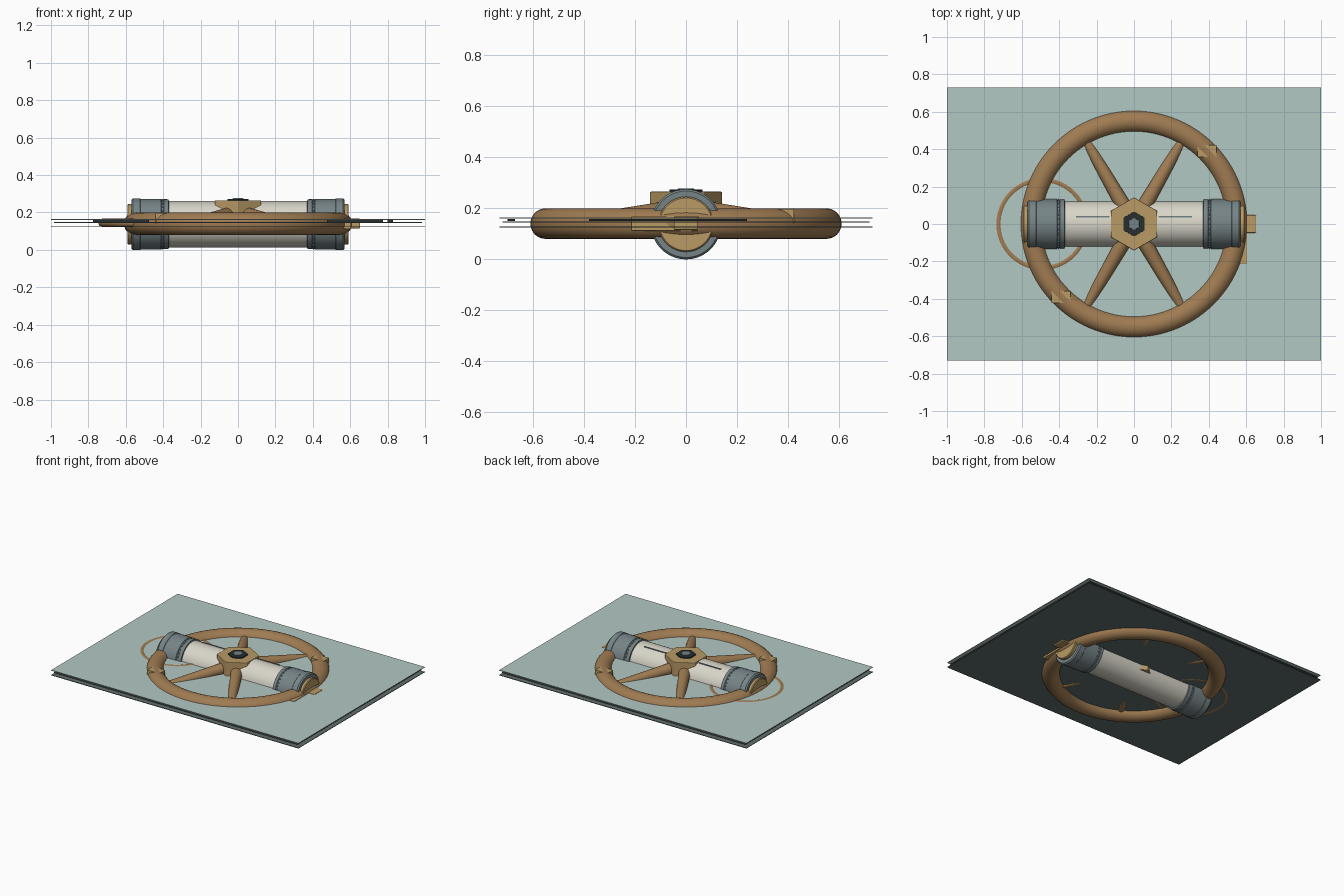
import bpy, bmesh
from math import pi, sin, cos, radians
from mathutils import Vector

if "Cube" in bpy.data.objects:
    bpy.data.objects.remove(bpy.data.objects["Cube"])

def mat(name, c):
    m = bpy.data.materials.new(name)
    m.diffuse_color = (*c, 1)
    m.use_nodes = True
    m.node_tree.nodes["Principled BSDF"].inputs["Base Color"].default_value = m.diffuse_color
    return m

BRONZE = mat("bronze", (.35, .20, .085))
BRASS = mat("brass", (.48, .32, .13))
STEEL = mat("steel", (.18, .23, .24))
IVORY = mat("ivory", (.69, .67, .58))
TEAL = mat("pale_teal", (.45, .58, .55))
SLATE = mat("slate", (.12, .16, .155))
DARK = mat("dark", (.02, .028, .028))
Z = .1375   # height of the main axis

def finish(o, name, m, smooth=True):
    o.name = name
    o.data.materials.clear()
    o.data.materials.append(m)
    if smooth:
        bpy.ops.object.shade_smooth_by_angle(angle=radians(35))
    return o

def box(name, lo, hi, m, bevel=0):
    lo, hi = Vector(lo), Vector(hi)
    bpy.ops.mesh.primitive_cube_add(size=1, location=(lo + hi) / 2)
    o = bpy.context.object
    o.scale = hi - lo
    bpy.ops.object.transform_apply(location=False, rotation=False, scale=True)
    if bevel:
        b = o.modifiers.new("bevel", 'BEVEL')
        b.width, b.segments = bevel, 2
    return finish(o, name, m, False)

def lathe(name, profile, m, n=64):
    """Closed solid spun about the x axis from (x, radius) points."""
    bm = bmesh.new()
    rings = [[bm.verts.new((x, r * cos(2*pi*i/n), Z + r * sin(2*pi*i/n)))
              for i in range(n)] for x, r in profile]
    for a, b in zip(rings, rings[1:]):
        for i in range(n):
            bm.faces.new((a[i], a[(i+1) % n], b[(i+1) % n], b[i]))
    bm.faces.new(rings[0])
    bm.faces.new(rings[-1])
    bmesh.ops.recalc_face_normals(bm, faces=bm.faces)
    me = bpy.data.meshes.new(name)
    bm.to_mesh(me)
    o = bpy.data.objects.new(name, me)
    bpy.context.collection.objects.link(o)
    bpy.ops.object.select_all(action='DESELECT')
    bpy.context.view_layer.objects.active = o
    o.select_set(True)
    return finish(o, name, m)

def torus(name, loc, R, r, m):
    bpy.ops.mesh.primitive_torus_add(location=loc, major_radius=R, minor_radius=r,
                                     major_segments=96, minor_segments=24)
    return finish(bpy.context.object, name, m)

def hexagon(name, r, z0, z1, m, bevel=.004):
    bpy.ops.mesh.primitive_cylinder_add(vertices=6, radius=r, depth=z1 - z0,
                                        location=(0, 0, (z0 + z1) / 2))
    o = bpy.context.object
    if bevel:
        b = o.modifiers.new("bevel", 'BEVEL')
        b.width, b.segments = bevel, 2
    return finish(o, name, m, False)

# stacked sheets
box("top_sheet", (-1, -.73, .160), (1, .73, .164), TEAL)
box("middle_sheet", (-.985, -.72, .145), (.985, .72, .149), SLATE)
box("bottom_sheet", (-1, -.73, .125), (1, .73, .129), SLATE)

# dark strips held between the sheets
for s in (-1, 1):
    box("front_strip", (s*.625 - .15, -.70, .150), (s*.625 + .15, -.67, .159), DARK)
box("side_strip", (.80, -.38, .150), (.83, .24, .159), DARK)

# handwheel rim, small ring
torus("wheel_rim", (0, 0, .14), .55, .06, BRONZE)
torus("side_ring", (-.49, 0, .145), .235, .022, BRONZE)

# tapered spokes sloping down from hub to rim
for k in range(6):
    a = k * pi / 3
    p = Vector((.06*cos(a), .06*sin(a), .19))
    q = Vector((.53*cos(a), .53*sin(a), .14))
    bpy.ops.mesh.primitive_cone_add(vertices=32, radius1=.042, radius2=.027,
                                    depth=(q - p).length, location=(p + q) / 2)
    o = bpy.context.object
    o.rotation_euler = (q - p).to_track_quat('Z', 'Y').to_euler()
    finish(o, "spoke", BRONZE)

# cartridge body, end caps and contact discs
lathe("tube_body", [(-.5, .124), (.5, .124)], IVORY)
for s in (-1, 1):
    cap = [(.37, .126), (.372, .133), (.395, .134), (.398, .131), (.41, .131),
           (.413, .135), (.52, .135), (.523, .1375), (.562, .1375), (.57, .13)]
    lathe("end_cap", [(s*x, r) for x, r in cap], STEEL)
    lathe("contact_disc", [(s*.56, .108), (s*.587, .108), (s*.592, .103)], BRASS)
    # crimp beads round the cap
    for i in range(32):
        a = 2*pi*i/32
        bpy.ops.mesh.primitive_uv_sphere_add(segments=8, ring_count=6, radius=.006,
            location=(s*.404, .13*cos(a), Z + .13*sin(a)))
        finish(bpy.context.object, "crimp_bead", STEEL)
    # marking strips on the tube
    box("marking_strip", (s*.22 - .09, .034, .250), (s*.22 + .09, .042, .2595), STEEL)

# hexagonal hub, nut and socket
hexagon("hub", .142, .09, .265, BRASS)
hexagon("nut", .066, .26, .273, DARK, .002)
hexagon("nut_stud", .033, .26, .277, STEEL, .002)

# blocks on the rim and side lugs
for s in (-1, 1):
    box("rim_block", (s*.39 - .05, s*.39 - .033, .14), (s*.39 + .05, s*.39 + .033, .198), BRASS)
box("side_lug", (.56, -.048, .115), (.653, .048, .168), BRASS, .006)
box("side_tab", (.565, -.215, .112), (.605, .05, .168), BRASS, .003)
